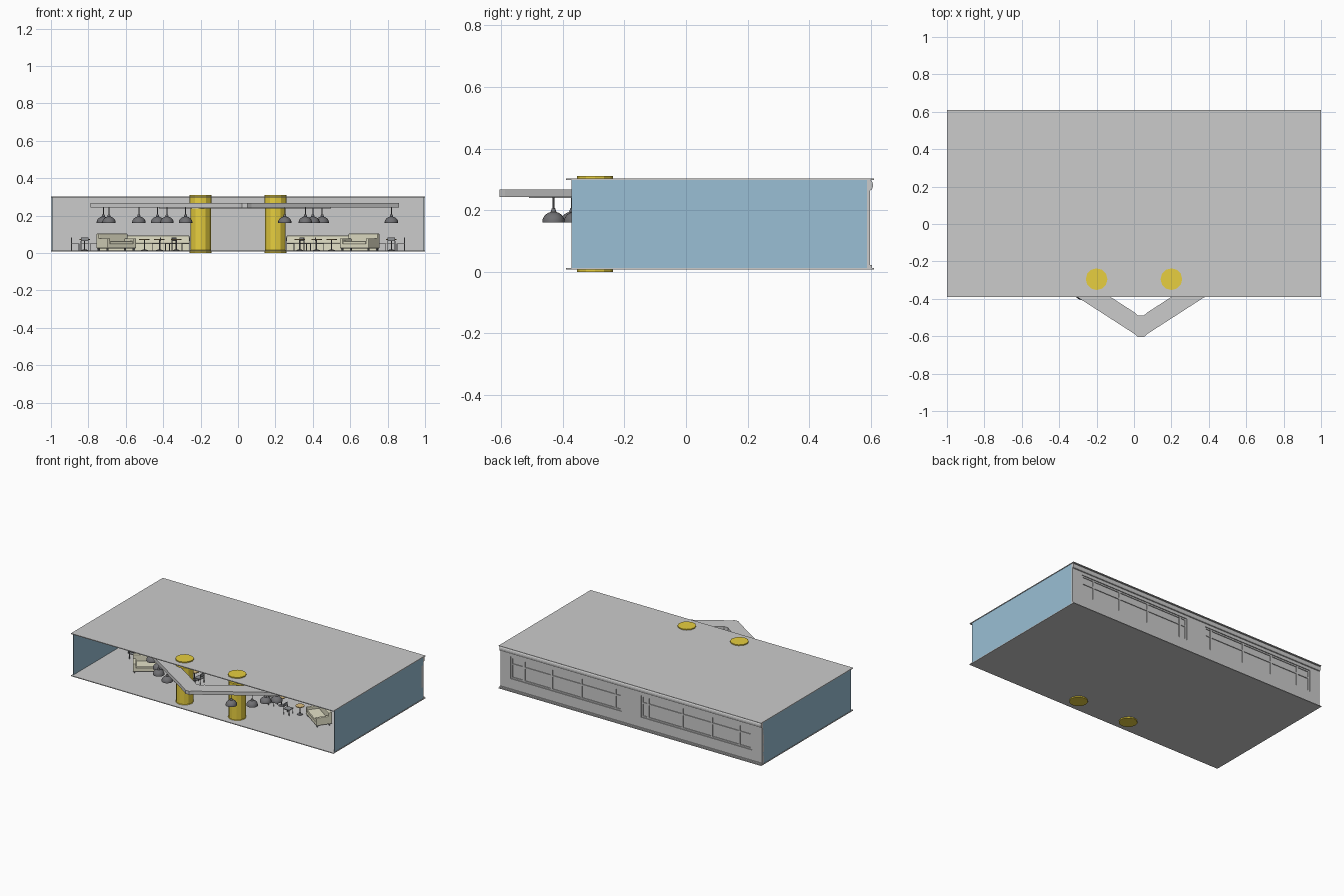
import bpy, bmesh, math
from mathutils import Matrix, Vector

if "Cube" in bpy.data.objects:
    bpy.data.objects.remove(bpy.data.objects["Cube"])

def mat(name, c):
    m = bpy.data.materials.new(name)
    m.diffuse_color = (*c, 1)
    m.use_nodes = True
    m.node_tree.nodes["Principled BSDF"].inputs["Base Color"].default_value = m.diffuse_color
    return m

GOLD = mat("gold", (0.80, 0.62, 0.05))
BLUE = mat("blue", (0.32, 0.52, 0.66))
BEIGE = mat("beige", (0.78, 0.76, 0.58))
BLACK = mat("black", (0.16, 0.16, 0.17))
DARK = mat("dark_grey", (0.28, 0.29, 0.30))
WOOD = mat("wood", (0.72, 0.52, 0.22))

def finish(bm, name, m=None, smooth=False):
    bmesh.ops.recalc_face_normals(bm, faces=bm.faces)
    me = bpy.data.meshes.new(name)
    bm.to_mesh(me)
    bm.free()
    if m:
        me.materials.append(m)
    ob = bpy.data.objects.new(name, me)
    bpy.context.collection.objects.link(ob)
    if smooth:
        bpy.ops.object.select_all(action='DESELECT')
        ob.select_set(True)
        bpy.context.view_layer.objects.active = ob
        bpy.ops.object.shade_smooth_by_angle(angle=math.radians(35))
    return ob

def add_box(bm, x0, x1, y0, y1, z0, z1):
    M = Matrix.Translation(((x0+x1)/2, (y0+y1)/2, (z0+z1)/2)) @ Matrix.Diagonal((x1-x0, y1-y0, z1-z0, 1))
    bmesh.ops.create_cube(bm, size=1, matrix=M)

def boxes(name, blist, m=None, bevel=0, loc=None, rot=0):
    bm = bmesh.new()
    for b in blist:
        add_box(bm, *b)
    ob = finish(bm, name, m)
    if bevel:
        mod = ob.modifiers.new("bevel", 'BEVEL')
        mod.width, mod.segments = bevel, 2
    if loc:
        ob.location = loc
        ob.rotation_euler.z = rot
    return ob

def lathe(name, prof, loc, n, m, smooth=False):
    bm = bmesh.new()
    vs = [bm.verts.new((r, 0, z)) for r, z in prof]
    es = [bm.edges.new(p) for p in zip(vs, vs[1:])]
    bmesh.ops.spin(bm, geom=vs + es, axis=(0, 0, 1), cent=(0, 0, 0), steps=n, angle=math.tau)
    bmesh.ops.remove_doubles(bm, verts=bm.verts, dist=1e-5)
    ob = finish(bm, name, m, smooth)
    ob.location = loc
    return ob

def extrude(name, pts, vec, m=None):
    bm = bmesh.new()
    f = bm.faces.new([bm.verts.new(p) for p in pts])
    r = bmesh.ops.extrude_face_region(bm, geom=[f])
    bmesh.ops.translate(bm, verts=[v for v in r['geom'] if isinstance(v, bmesh.types.BMVert)], vec=vec)
    return finish(bm, name, m)

# room shell
boxes("floor", [(-1, 1, -0.39, 0.61, 0.008, 0.013)])
boxes("roof", [(-1, 1, -0.39, 0.61, 0.298, 0.303)])
for s, n in ((-1, "left"), (1, "right")):
    x0, x1 = sorted((s*0.991, s*0.997))
    boxes(n + "_wall", [(x0, x1, -0.372, 0.587, 0.013, 0.298)], BLUE)

# back wall with two window openings
Y0, Y1, WZ0, WZ1 = 0.575, 0.597, 0.092, 0.243
boxes("back_wall", [(-0.997, 0.997, Y0, Y1, 0.013, WZ0), (-0.997, 0.997, Y0, Y1, WZ1, 0.298),
                    (-0.997, -0.92, Y0, Y1, WZ0, WZ1), (-0.075, 0.075, Y0, Y1, WZ0, WZ1),
                    (0.92, 0.997, Y0, Y1, WZ0, WZ1)])
for s, n in ((-1, "left"), (1, "right")):
    fr = []
    for x in (0.915, 0.82, 0.61, 0.385, 0.125, 0.08):
        fr.append((s*x-0.006, s*x+0.006, 0.579, 0.592, WZ0, WZ1))
    a, b = sorted((s*0.075, s*0.92))
    for z in (WZ0+0.005, 0.19, WZ1-0.005):
        fr.append((a, b, 0.58, 0.591, z-0.005, z+0.005))
    boxes(n + "_window_frame", fr)
    boxes(n + "_window_glass", [(a, b, 0.584, 0.586, WZ0, WZ1)])

# rounded cornice and skirting along the outside of the back wall
arc = [(-0.997, 0.597 + 0.010*math.sin(t*math.pi/6), 0.281 - 0.017*math.cos(t*math.pi/6)) for t in range(7)]
extrude("cornice", arc, (1.994, 0, 0))
boxes("outer_skirting", [(-0.997, 0.997, 0.597, 0.603, 0.013, 0.022)])

# gold columns passing through floor and roof
for x in (-0.2, 0.2):
    lathe("column", [(0, 0), (0.058, 0), (0.058, 0.012), (0.055, 0.016), (0.055, 0.262),
                     (0.058, 0.268), (0.058, 0.31), (0, 0.31)], (x, -0.295, 0), 12, GOLD)

# hanging chevron band, rounded at the tip
def chevron(name, tip_o, tip_i, half, k, z0, z1):
    pts = []
    for tip, sgn in ((tip_o, 1), (tip_i, -1)):
        row = [(-half, tip + k*half), (-0.035, tip + k*0.035), (-0.015, tip + 0.005),
               (0.015, tip + 0.005), (0.035, tip + k*0.035), (half, tip + k*half)]
        pts += row[::sgn]
    extrude(name, [(x + 0.037, y, z0) for x, y in pts], (0, 0, z1 - z0))
chevron("ceiling_band", -0.61, -0.495, 0.825, 0.645, 0.243, 0.267)
chevron("ceiling_band_lip", -0.515, -0.495, 0.46, 0.645, 0.239, 0.243)

# dome pendant lamps
LAMPS = [(0.25, -0.43), (0.36, -0.36), (0.40, -0.27), (0.45, -0.22), (0.82, -0.04), (-0.28, -0.37),
         (-0.38, -0.32), (-0.43, -0.25), (-0.53, -0.18), (-0.69, -0.12), (-0.72, -0.06)]
dome = [(0.036*math.cos(a), 0.163 + 0.032*math.sin(a)) for a in [i*math.pi/12 for i in range(6)]]
for x, y in LAMPS:
    lathe("pendant_lamp", [(0.033, 0.164), (0.036, 0.16)] + dome +
          [(0.006, 0.205), (0.0025, 0.207), (0.0025, 0.245), (0, 0.245)], (x, y, 0), 16, BLACK, True)

# furniture
Z = 0.013
def sofa(x, y, rot, w=0.2):
    h = w/2
    boxes("sofa", [(-h, h, -0.05, 0.05, 0.012, 0.035), (-h+0.02, h-0.02, -0.05, 0.03, 0.035, 0.05),
                   (-h, h, 0.03, 0.055, 0.012, 0.09), (-h, -h+0.02, -0.05, 0.05, 0.012, 0.065),
                   (h-0.02, h, -0.05, 0.05, 0.012, 0.065)], BEIGE, 0.004, (x, y, Z), rot)
    boxes("sofa_feet", [(a-0.004, a+0.004, b-0.004, b+0.004, 0, 0.012)
                        for a in (-h+0.01, h-0.01) for b in (-0.04, 0.04)], DARK, 0, (x, y, Z), rot)

def table(x, y):
    lathe("table_top", [(0, 0.056), (0.028, 0.056), (0.028, 0.061), (0, 0.061)], (x, y, Z), 16, WOOD)
    lathe("table_stand", [(0, 0), (0.018, 0), (0.018, 0.003), (0.003, 0.006), (0.003, 0.056), (0, 0.056)],
          (x, y, Z), 12, BLACK)

def chair(x, y, rot):
    w = 0.02
    parts = [(a-0.002, a+0.002, b-0.002, b+0.002, 0, 0.034) for a in (-w, w) for b in (-w, w)]
    parts += [(-w-0.003, w+0.003, -w-0.003, w+0.003, 0.034, 0.039), (-w, w, w-0.002, w+0.003, 0.05, 0.07)]
    parts += [(a-0.002, a+0.002, w-0.002, w+0.002, 0.039, 0.052) for a in (-w, w)]
    boxes("chair", parts, DARK, 0, (x, y, Z), rot)

for s in (-1, 1):
    sofa(s*0.65, -0.05, -s*math.radians(35), 0.19)
    for x, y in ((0.50, -0.04), (0.33, 0.0), (0.82, 0.1), (0.42, 0.36)):
        table(s*x, y)
    for x, y, r in ((0.436, -0.076, 90), (0.28, -0.02, 90), (0.77, 0.1, 90), (0.87, 0.1, -90),
                    (0.82, 0.04, 180), (0.36, 0.32, 120)):
        chair(s*x, y, s*math.radians(r))
    # long bench seat against the back wall
    xc = s*0.5
    boxes("wall_bench", [(-0.24, 0.24, -0.05, 0.04, 0, 0.04), (-0.24, 0.24, 0.02, 0.05, 0.04, 0.08)],
          BEIGE, 0.004, (xc, 0.5, Z))
